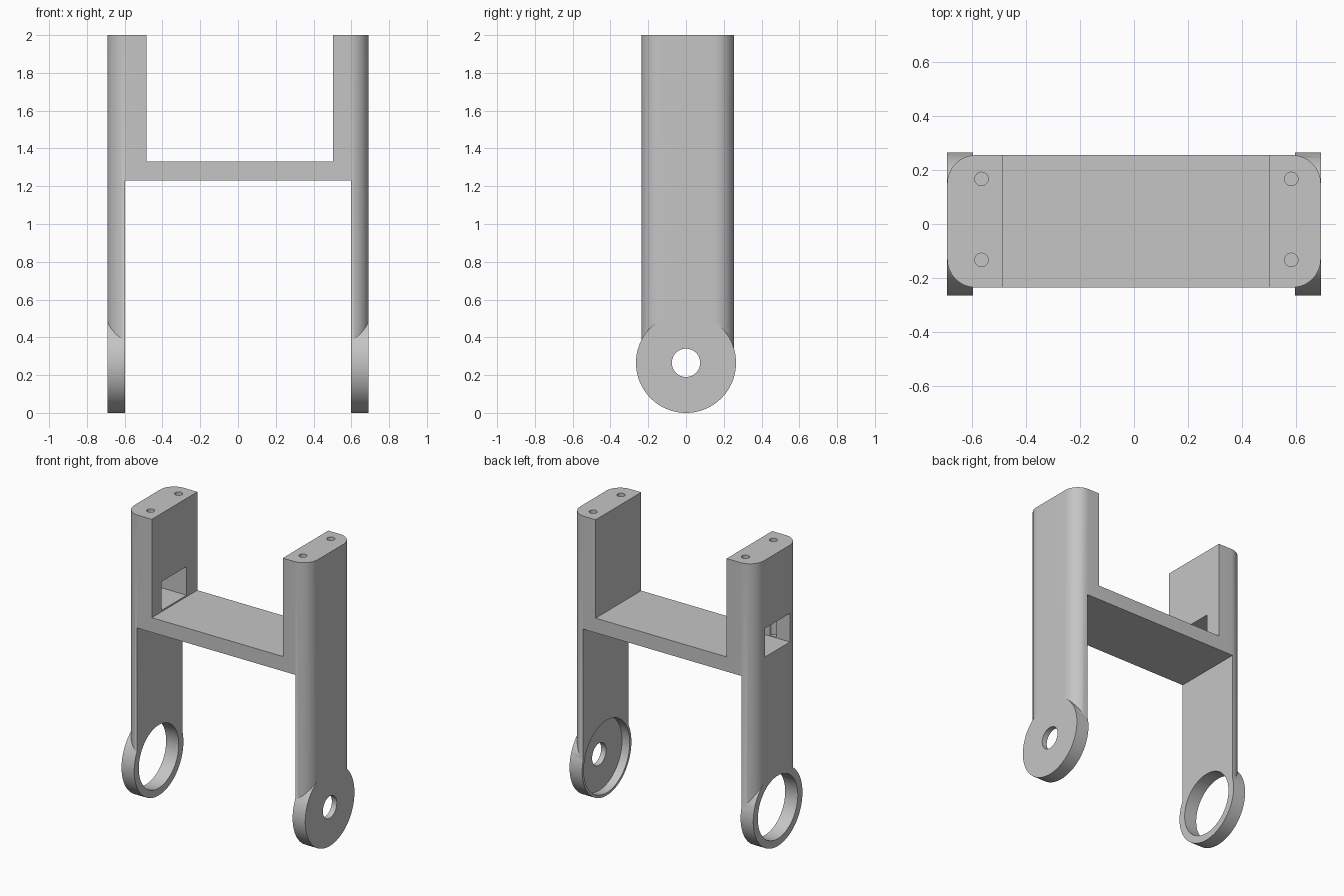
import bpy
import bmesh
from math import cos, sin, pi
from mathutils import Matrix, Vector

cube = bpy.data.objects.get("Cube")
if cube:
    bpy.data.objects.remove(cube, do_unlink=True)

grey = bpy.data.materials.new("plain grey")
grey.use_nodes = True
colour = (0.56, 0.56, 0.56, 1)
grey.diffuse_color = colour
grey.node_tree.nodes["Principled BSDF"].inputs["Base Color"].default_value = colour

HALF = 0.692              # half length along x
FRONT, BACK = -0.235, 0.255
FILLET = 0.105            # upright corner radius
LEG = 0.597               # inner face of the lower legs
HUB_R = 0.265             # end disc radius, also its centre height


def finish(bm, name):
    bmesh.ops.recalc_face_normals(bm, faces=bm.faces)
    mesh = bpy.data.meshes.new(name)
    bm.to_mesh(mesh)
    bm.free()
    mesh.materials.append(grey)
    obj = bpy.data.objects.new(name, mesh)
    bpy.context.collection.objects.link(obj)
    return obj


def box(name, lo, hi):
    lo, hi = Vector(lo), Vector(hi)
    bm = bmesh.new()
    size = Matrix.Diagonal((hi - lo).to_4d())
    bmesh.ops.create_cube(bm, size=1, matrix=Matrix.Translation((lo + hi) / 2) @ size)
    return finish(bm, name)


def cylinder(name, radius, start, end, sides):
    start, end = Vector(start), Vector(end)
    axis = end - start
    turn = axis.to_track_quat('Z', 'Y').to_matrix().to_4x4()
    bm = bmesh.new()
    bmesh.ops.create_cone(bm, cap_ends=True, segments=sides, radius1=radius,
                          radius2=radius, depth=axis.length,
                          matrix=Matrix.Translation((start + end) / 2) @ turn)
    return finish(bm, name)


def combine(target, tool, operation):
    mod = target.modifiers.new(operation.lower(), 'BOOLEAN')
    mod.operation = operation
    mod.solver = 'EXACT'
    mod.object = tool
    bpy.context.view_layer.objects.active = target
    bpy.ops.object.modifier_apply(modifier=mod.name)
    bpy.data.objects.remove(tool, do_unlink=True)


# Rounded block that holds both uprights and the crossbar
bm = bmesh.new()
corners = [(HALF - FILLET, BACK - FILLET), (FILLET - HALF, BACK - FILLET),
           (FILLET - HALF, FRONT + FILLET), (HALF - FILLET, FRONT + FILLET)]
outline = []
for i, (cx, cy) in enumerate(corners):
    for k in range(17):
        a = (i + k / 16) * pi / 2
        outline.append(bm.verts.new((cx + FILLET * cos(a), cy + FILLET * sin(a), HUB_R)))
base = bm.faces.new(outline)
top = bmesh.ops.extrude_face_region(bm, geom=[base])
bmesh.ops.translate(bm, vec=(0, 0, 2 - HUB_R),
                    verts=[v for v in top["geom"] if isinstance(v, bmesh.types.BMVert)])
bracket = finish(bm, "fork_bracket")

# Openings above and below the crossbar
combine(bracket, box("lower_gap", (-LEG, -1, -1), (LEG, 1, 1.23)), 'DIFFERENCE')
combine(bracket, box("upper_gap", (-0.485, -1, 1.33), (0.502, 1, 3)), 'DIFFERENCE')

# Round hubs at the leg ends
for side in (-1, 1):
    hub = cylinder("hub", HUB_R, (side * LEG, 0, HUB_R), (side * HALF, 0, HUB_R), 96)
    combine(bracket, hub, 'UNION')

# Right hub is an open ring, left hub a recessed cup with a shaft hole
for name, radius, x0, x1 in (("ring_bore", 0.215, -0.8, -0.5),
                             ("cup_recess", 0.247, 0.5, 0.655),
                             ("shaft_hole", 0.075, 0.5, 0.8)):
    bore = cylinder(name, radius, (x0, 0, HUB_R), (x1, 0, HUB_R), 80)
    combine(bracket, bore, 'DIFFERENCE')

# Rectangular window through the right upright
combine(bracket, box("window", (-0.9, -0.13, 1.34), (-0.4, 0.14, 1.535)), 'DIFFERENCE')

# Screw holes down from the upright tops
for x in (-0.565, 0.583):
    for y in (-0.133, 0.167):
        hole = cylinder("screw_hole", 0.025, (x, y, 1.345), (x, y, 2.1), 32)
        combine(bracket, hole, 'DIFFERENCE')

# Smooth the curved walls, keep the edges sharp
bpy.ops.object.select_all(action='DESELECT')
bracket.select_set(True)
bpy.context.view_layer.objects.active = bracket
bpy.ops.object.shade_smooth_by_angle(angle=pi / 6)
